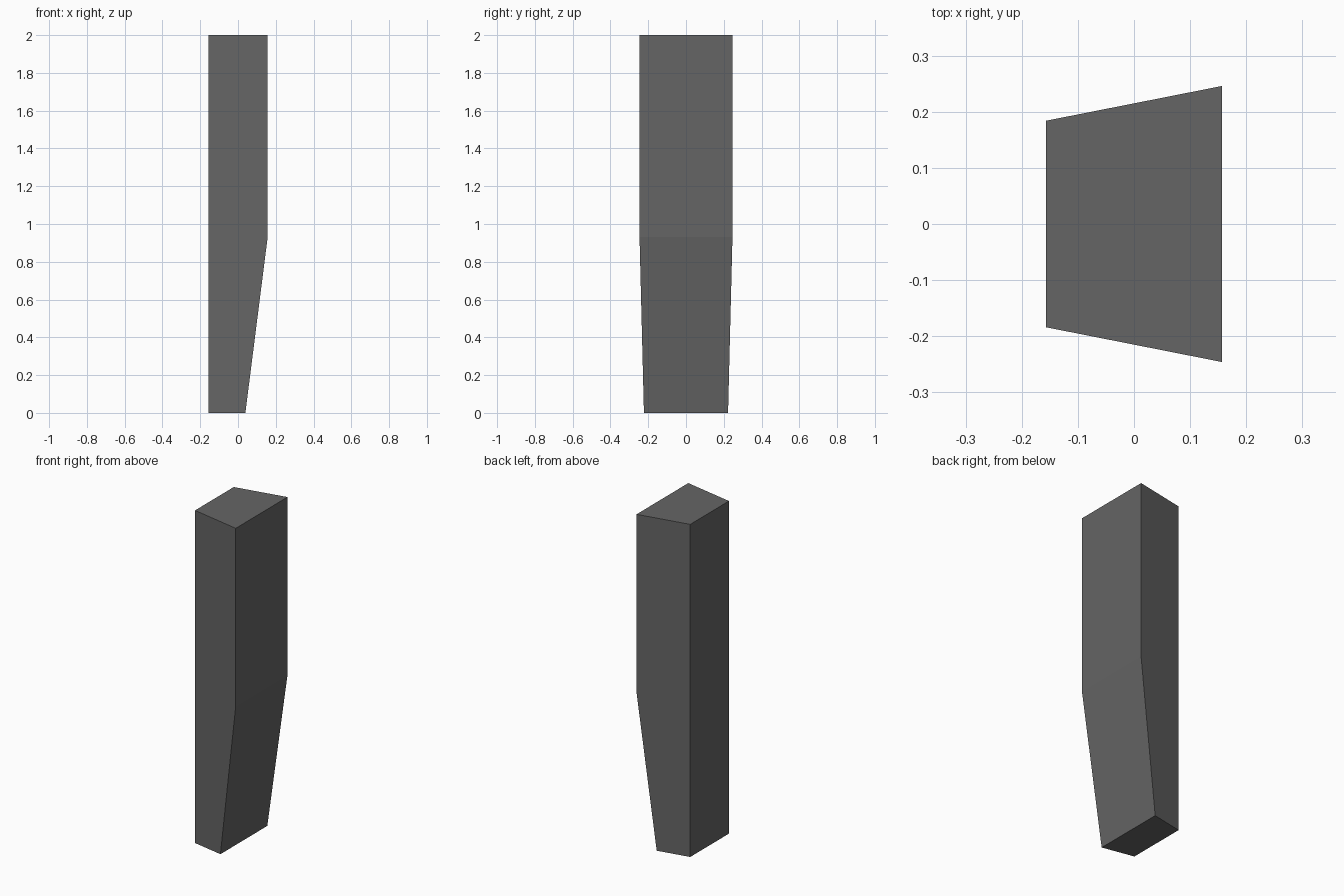
import bpy
import bmesh

if "Cube" in bpy.data.objects:
    bpy.data.objects.remove(bpy.data.objects["Cube"])

# Side outline of the post in x and z: straight back, front slanting in at the foot
PROFILE = [(-0.157, 0.0), (0.039, 0.0), (0.157, 0.93), (0.157, 2.0), (-0.157, 2.0)]


def half_width(x):
    # The post widens evenly from its back to its front
    return 0.215 + x * (0.062 / 0.314)


# Tapered post: the outline on both flanks, bridged all round
bm = bmesh.new()
left, right = [
    [bm.verts.new((x, s * half_width(x), z)) for x, z in PROFILE] for s in (-1, 1)
]
bm.faces.new(left)
bm.faces.new(right[::-1])
for i in range(len(PROFILE)):
    j = (i + 1) % len(PROFILE)
    bm.faces.new((left[j], left[i], right[i], right[j]))
bmesh.ops.recalc_face_normals(bm, faces=bm.faces)

mesh = bpy.data.meshes.new("tapered_post")
bm.to_mesh(mesh)
bm.free()

# Dark grey finish
dark_grey = bpy.data.materials.new("dark_grey")
dark_grey.diffuse_color = (0.13, 0.13, 0.13, 1.0)
dark_grey.use_nodes = True
dark_grey.node_tree.nodes["Principled BSDF"].inputs["Base Color"].default_value = dark_grey.diffuse_color
mesh.materials.append(dark_grey)
bpy.context.collection.objects.link(bpy.data.objects.new("tapered_post", mesh))
